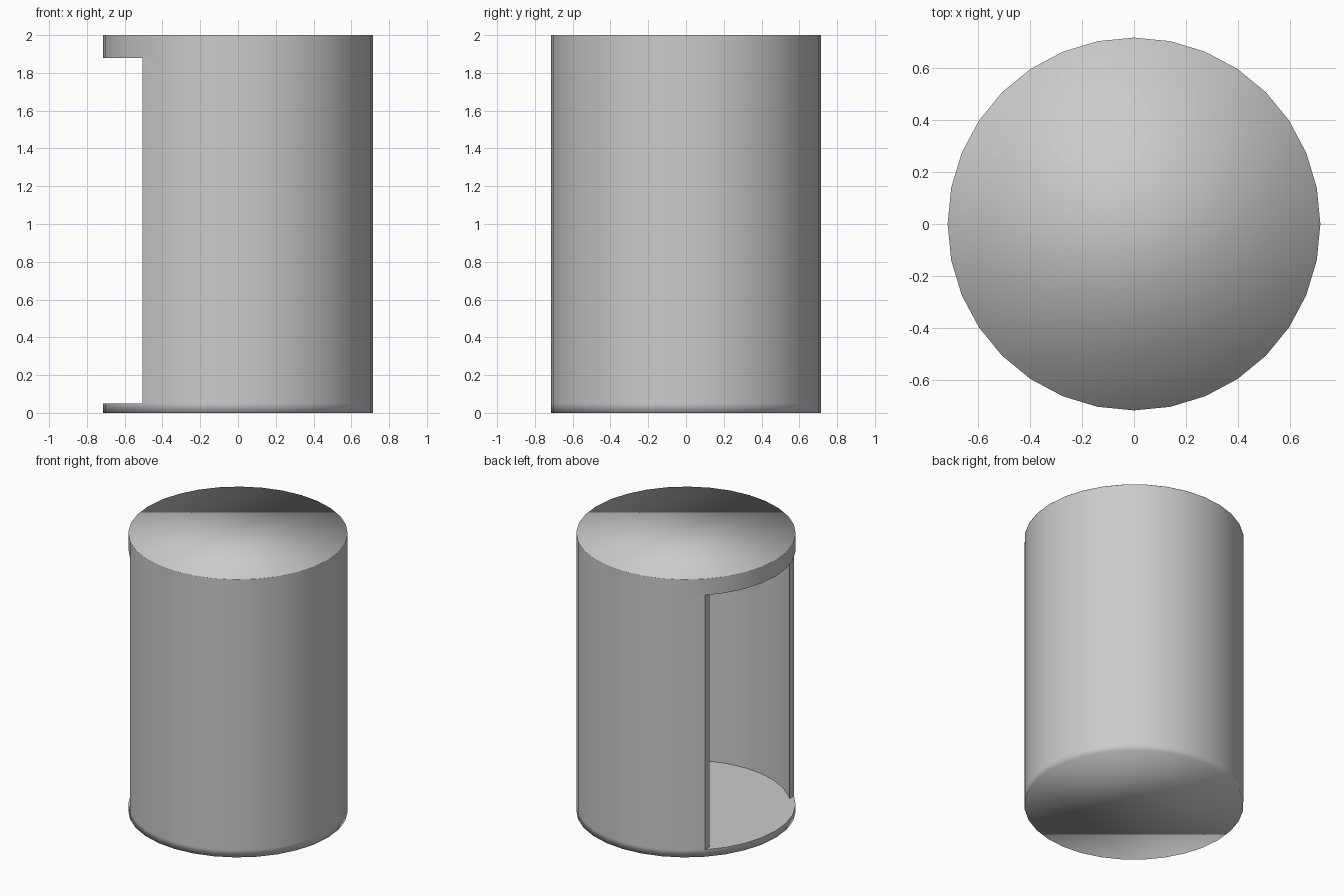
import bpy, bmesh
from math import cos, sin, radians, sqrt

if "Cube" in bpy.data.objects:
    bpy.data.objects.remove(bpy.data.objects["Cube"])

N, R, R_IN = 32, 0.715, 0.68
SILL, LINTEL, TOP = 0.05, 1.88, 2.0


def finish(bm, name):
    mesh = bpy.data.meshes.new(name)
    bmesh.ops.recalc_face_normals(bm, faces=bm.faces)
    for f in bm.faces:
        f.smooth = True
    bm.to_mesh(mesh)
    bm.free()
    obj = bpy.data.objects.new(name, mesh)
    bpy.context.collection.objects.link(obj)
    return obj


def disc(name, levels, sharp_level):
    """Solid disc with rings at the given heights; one rim stays sharp."""
    bm = bmesh.new()
    rings = [[bm.verts.new((R * cos(radians(i * 360 / N)), R * sin(radians(i * 360 / N)), z))
              for i in range(N)] for z in levels]
    for a, b in zip(rings, rings[1:]):
        for i in range(N):
            j = (i + 1) % N
            bm.faces.new((a[i], a[j], b[j], b[i]))
    bm.faces.new(rings[0][::-1])
    bm.faces.new(rings[-1])
    for e in bm.edges:
        if all(abs(v.co.z - sharp_level) < 1e-5 for v in e.verts):
            e.smooth = False
    return finish(bm, name)


# Floor plate and thick lid, softly shaded over their outer rims
disc("base_plate", [0, SILL], SILL)
disc("lid", [LINTEL, TOP - 0.004, TOP], LINTEL)

# Curved wall: three quarters of a ring, cut straight at the -x doorway
angles = [radians(-135 + i * 360 / N) for i in range(N * 3 // 4 + 1)]
outer = [(R * cos(a), R * sin(a)) for a in angles]
inner = [(R_IN * cos(a), R_IN * sin(a)) for a in angles]
cut_x = outer[0][0]
cut_y = sqrt(R_IN ** 2 - cut_x ** 2)
inner[0], inner[-1] = (cut_x, -cut_y), (cut_x, cut_y)
# the straight cut reaches past the last inner corner, so keep that corner too
inner.insert(1, (R_IN * cos(angles[0]), R_IN * sin(angles[0])))
inner.insert(-1, (R_IN * cos(angles[-1]), R_IN * sin(angles[-1])))

outline = outer + inner[::-1]
bm = bmesh.new()
low = [bm.verts.new((x, y, SILL)) for x, y in outline]
high = [bm.verts.new((x, y, LINTEL)) for x, y in outline]
n = len(outline)
corners = {0, len(outer) - 1, len(outer), n - 1}
for i in range(n):
    j = (i + 1) % n
    bm.faces.new((low[i], low[j], high[j], high[i]))
for i in corners:
    bm.edges.get((low[i], high[i])).smooth = False
finish(bm, "curved_wall")
